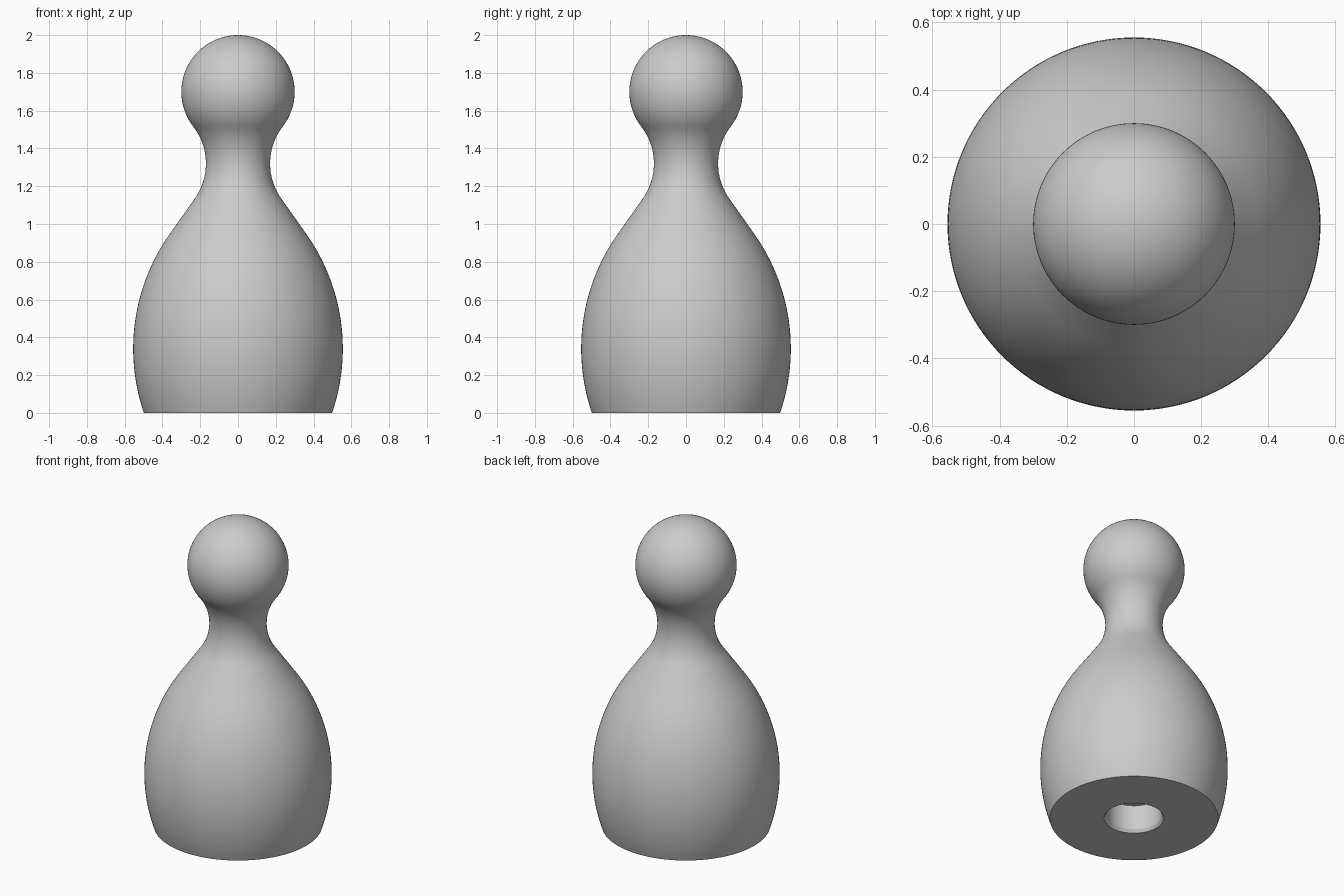
import bpy, bmesh, math

if "Cube" in bpy.data.objects:
    bpy.data.objects.remove(bpy.data.objects["Cube"])

SEGMENTS = 128

grey = bpy.data.materials.new("light grey")
grey.diffuse_color = (0.6, 0.6, 0.6, 1)
grey.use_nodes = True
grey.node_tree.nodes["Principled BSDF"].inputs["Base Color"].default_value = grey.diffuse_color


def arc(cr, cz, radius, start, end, steps):
    """Points (r, z) along an arc, angles in radians from the outward axis."""
    pts = []
    for i in range(steps + 1):
        a = start + (end - start) * i / steps
        pts.append((cr + radius * math.cos(a), cz + radius * math.sin(a)))
    return pts


# Arc centres and radii of the silhouette: belly, neck, head
BELLY, BELLY_R = (-0.495, 0.34), 1.05
NECK, NECK_R = (0.49, 1.32), 0.32
HEAD_Z, HEAD_R = 1.70, 0.30

# Angle of the straight shoulder tangent to belly and neck
dr, dz = NECK[0] - BELLY[0], NECK[1] - BELLY[1]
shoulder = math.atan2(dz, dr) - math.acos((BELLY_R + NECK_R) / math.hypot(dr, dz))
# Angle at which the neck runs into the head
chin = math.atan2(NECK[1] - HEAD_Z, NECK[0])
foot = math.asin(-BELLY[1] / BELLY_R)

# Blind hole in the base with a chamfered rim
profile = [(0, 0.18), (0.165, 0.18), (0.165, 0.02), (0.177, 0.0)]
profile += arc(*BELLY, BELLY_R, foot, shoulder, 28)
profile += arc(*NECK, NECK_R, math.pi + shoulder, math.pi + chin, 24)
profile += arc(0, HEAD_Z, HEAD_R, chin, math.pi / 2, 36)[1:]
profile[-1] = (0, HEAD_Z + HEAD_R)

# Lathe the profile around the vertical axis
bm = bmesh.new()
verts = [bm.verts.new((r, 0, z)) for r, z in profile]
edges = [bm.edges.new(pair) for pair in zip(verts, verts[1:])]
bmesh.ops.spin(bm, geom=verts + edges, cent=(0, 0, 0), axis=(0, 0, 1),
               angle=2 * math.pi, steps=SEGMENTS, use_duplicate=False)
bmesh.ops.remove_doubles(bm, verts=bm.verts[:], dist=0.0001)
bmesh.ops.recalc_face_normals(bm, faces=bm.faces[:])
mesh = bpy.data.meshes.new("pin")
bm.to_mesh(mesh)
bm.free()

pin = bpy.data.objects.new("pin", mesh)
bpy.context.collection.objects.link(pin)
mesh.materials.append(grey)

# Smooth curves, crisp rims
bpy.context.view_layer.objects.active = pin
pin.select_set(True)
bpy.ops.object.shade_smooth_by_angle(angle=math.radians(30))
